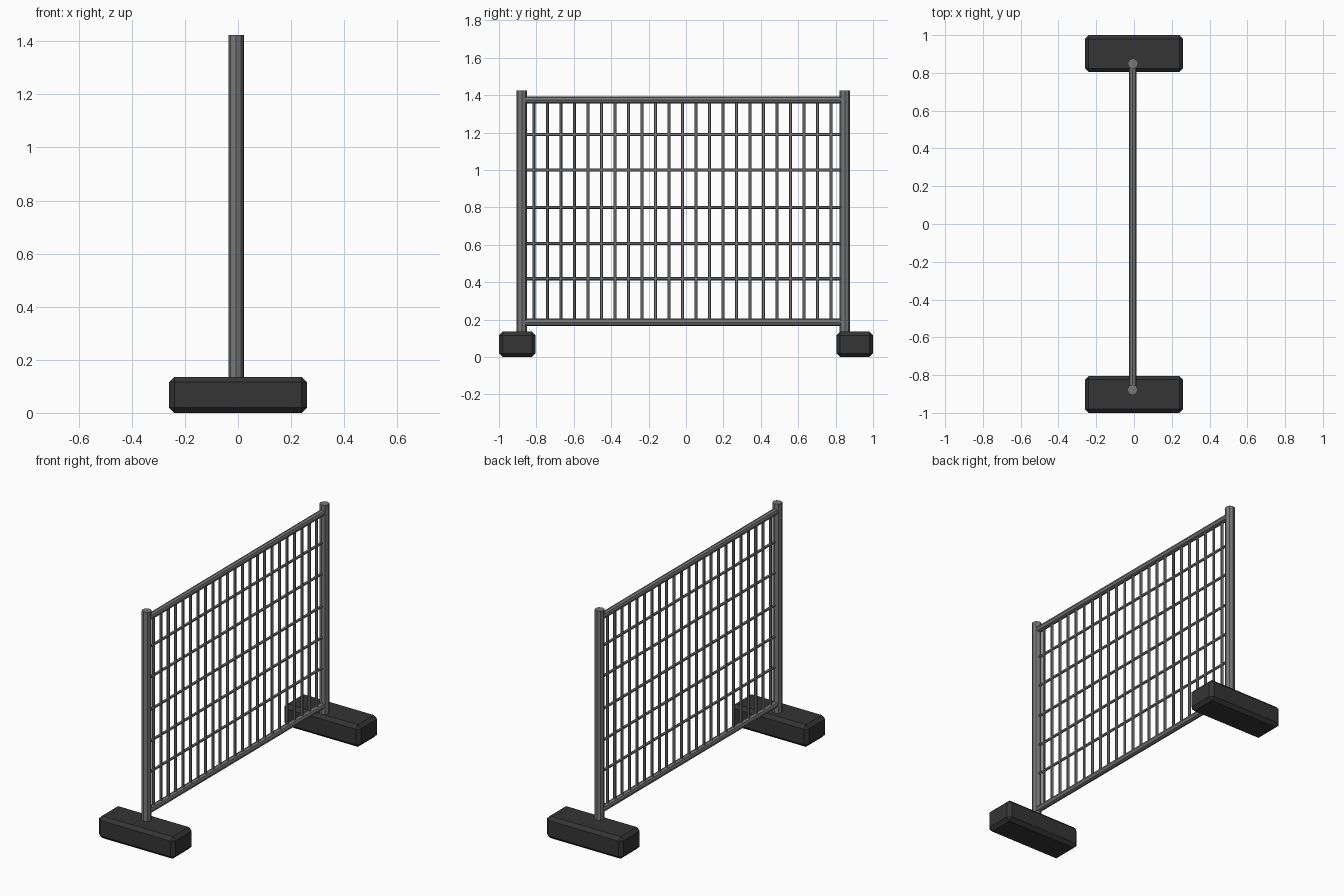
import bpy
from mathutils import Vector

if "Cube" in bpy.data.objects:
    bpy.data.objects.remove(bpy.data.objects["Cube"])

X = -0.007            # plane of the fence panel
Y0, Y1 = -0.878, 0.849  # post centres


def material(name, colour):
    m = bpy.data.materials.new(name)
    m.diffuse_color = colour
    m.use_nodes = True
    m.node_tree.nodes["Principled BSDF"].inputs["Base Color"].default_value = m.diffuse_color
    return m


steel = material("steel_grey", (0.19, 0.19, 0.19, 1))
rubber = material("dark_rubber", (0.035, 0.035, 0.035, 1))


def rod(name, a, b, radius, sides=8):
    a, b = Vector(a), Vector(b)
    bpy.ops.mesh.primitive_cylinder_add(
        vertices=sides, radius=radius, depth=(b - a).length, location=(a + b) / 2)
    ob = bpy.context.object
    ob.name = name
    # Simple axis alignment: rods run along z or y
    if abs(b.y - a.y) > abs(b.z - a.z):
        ob.rotation_euler.x = 1.5707963
    ob.data.materials.append(steel)
    return ob


def foot(name, y):
    bpy.ops.mesh.primitive_cube_add(size=1, location=(0, y, 0.068))
    ob = bpy.context.object
    ob.name = name
    ob.scale = (0.52, 0.196, 0.136)
    bpy.ops.object.transform_apply(location=False, rotation=False, scale=True)
    bevel = ob.modifiers.new("chamfer", "BEVEL")
    bevel.width = 0.02
    bevel.segments = 1
    ob.data.materials.append(rubber)


# Weighted feet
foot("front_foot", -0.902)
foot("back_foot", 0.902)

# End posts
rod("front_post", (X - 0.001, Y0, 0.10), (X - 0.001, Y0, 1.424), 0.028)
rod("back_post", (X + 0.001, Y1, 0.10), (X + 0.001, Y1, 1.424), 0.028)

# Thick top and bottom rails
for name, z in (("bottom_rail", 0.186), ("top_rail", 1.374)):
    rod(name, (X, Y0, z), (X, Y1, z), 0.0195)

# Thin horizontal wires
for i, z in enumerate((0.419, 0.607, 0.80, 1.0, 1.19)):
    rod(f"horizontal_wire_{i + 1}", (X, Y0, z), (X, Y1, z), 0.0085, 6)

# Thin vertical bars
for i in range(23):
    y = -0.813 + i * 0.0722
    rod(f"vertical_bar_{i + 1}", (X, y, 0.19), (X, y, 1.37), 0.0085, 6)
